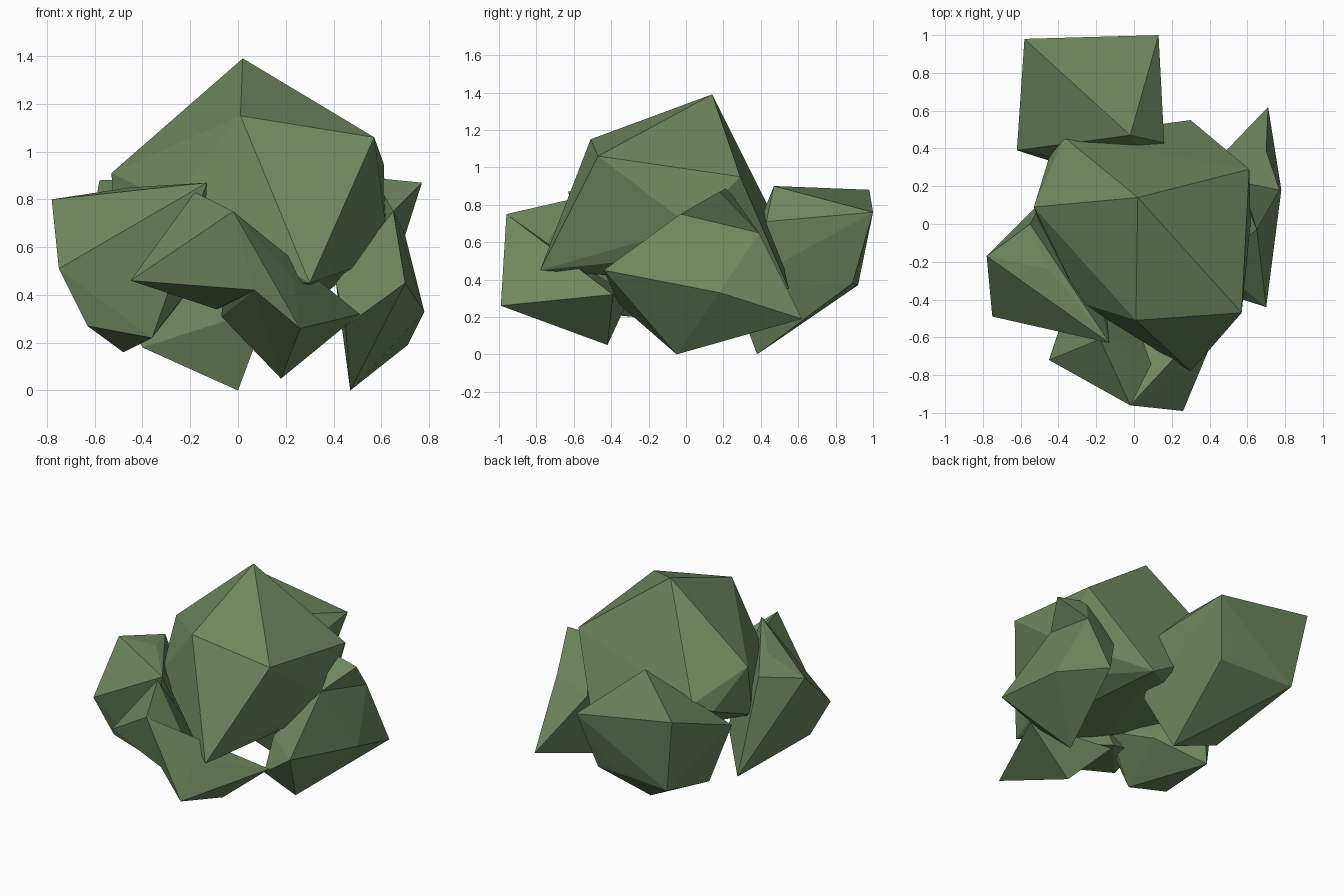
import bpy
import bmesh

default_cube = bpy.data.objects.get("Cube")
if default_cube:
    bpy.data.objects.remove(default_cube, do_unlink=True)

# One leafy green for the whole bush
leaf_green = bpy.data.materials.new("leaf green")
leaf_green.use_nodes = True
leaf_colour = (0.162, 0.252, 0.117, 1.0)
leaf_green.diffuse_color = leaf_colour
shader = next(n for n in leaf_green.node_tree.nodes if n.type == "BSDF_PRINCIPLED")
shader.inputs["Base Color"].default_value = leaf_colour
shader.inputs["Roughness"].default_value = 0.9


def leaf_clump(name, *lobes):
    """Build a faceted clump of foliage from one or more angular lobes."""
    mesh = bpy.data.meshes.new(name)
    bm = bmesh.new()
    for corners in lobes:
        verts = [bm.verts.new(corner) for corner in corners]
        hull = bmesh.ops.convex_hull(bm, input=verts, use_existing_faces=False)
        # Remove corners which ended up inside the lobe
        inside = [item for item in hull["geom_interior"] + hull["geom_unused"]
                  if isinstance(item, bmesh.types.BMVert) and item.is_valid]
        bmesh.ops.delete(bm, geom=list(set(inside)), context="VERTS")
    bmesh.ops.recalc_face_normals(bm, faces=bm.faces[:])
    for face in bm.faces:
        face.smooth = False
    bm.to_mesh(mesh)
    bm.free()
    mesh.materials.append(leaf_green)
    clump = bpy.data.objects.new(name, mesh)
    bpy.context.scene.collection.objects.link(clump)


# Large central clump: crown, shoulders, then underside
leaf_clump("main_clump", [
    (.02, .14, 1.39), (.01, -.51, 1.15), (.57, -.47, 1.06),
    (.61, .29, .95), (-.53, .09, .91), (-.28, -.42, .79),
    (-.37, .46, .75), (.62, .03, .68), (.3, -.78, .45),
    (.5, -.1, .52), (.3, .55, .35), (-.45, .35, .68),
    (-.5, 0, .54), (-.1, -.4, .45),
])

# Clump behind, with a flat top and a low pointed foot
leaf_clump("back_clump", [
    (-.02, .47, .9), (-.58, .98, .88), (.13, 1, .76),
    (.16, .43, .71), (-.62, .39, .65), (.04, .89, .38),
    (-.06, .91, .42), (-.5, .92, .37), (-.4, .32, .18),
    (.13, .25, .35), (0, .38, 0),
])

# Thin upright clump on the model's left: body, then the peak
leaf_clump("left_clump", [
    (.7, -.44, .45), (.78, .18, .33), (.71, .62, .19),
    (.47, -.05, 0), (.45, -.36, .27), (.48, .38, .55),
    (.41, -.2, .45), (.65, -.03, .75), (.7, .39, .65),
], [
    (.77, .18, .87), (.57, .22, .89), (.65, -.03, .75),
    (.7, .39, .65), (.48, .38, .55),
])

# Broad clump on the model's right
leaf_clump("right_clump", [
    (-.78, -.17, .8), (-.75, -.49, .51), (-.13, -.63, .87),
    (-.63, -.44, .27), (-.48, .13, .16), (-.36, -.48, .22),
    (-.45, -.24, .85), (-.55, 0, .81), (-.15, -.4, .5),
    (-.25, -.1, .36),
])

# Low wedge in front: raised ridge, then the low right-hand tip
leaf_clump("front_clump", [
    (-.02, -.96, .75), (-.18, -.61, .83), (-.45, -.72, .46),
    (.07, -.93, .42), (.23, -.81, .47), (-.35, -.42, .45),
    (-.09, -.3, .34),
], [
    (-.02, -.96, .75), (.07, -.93, .42), (.26, -.99, .26),
    (.23, -.81, .47), (.51, -.39, .32), (.18, -.42, .05),
    (-.07, -.3, .31),
])
